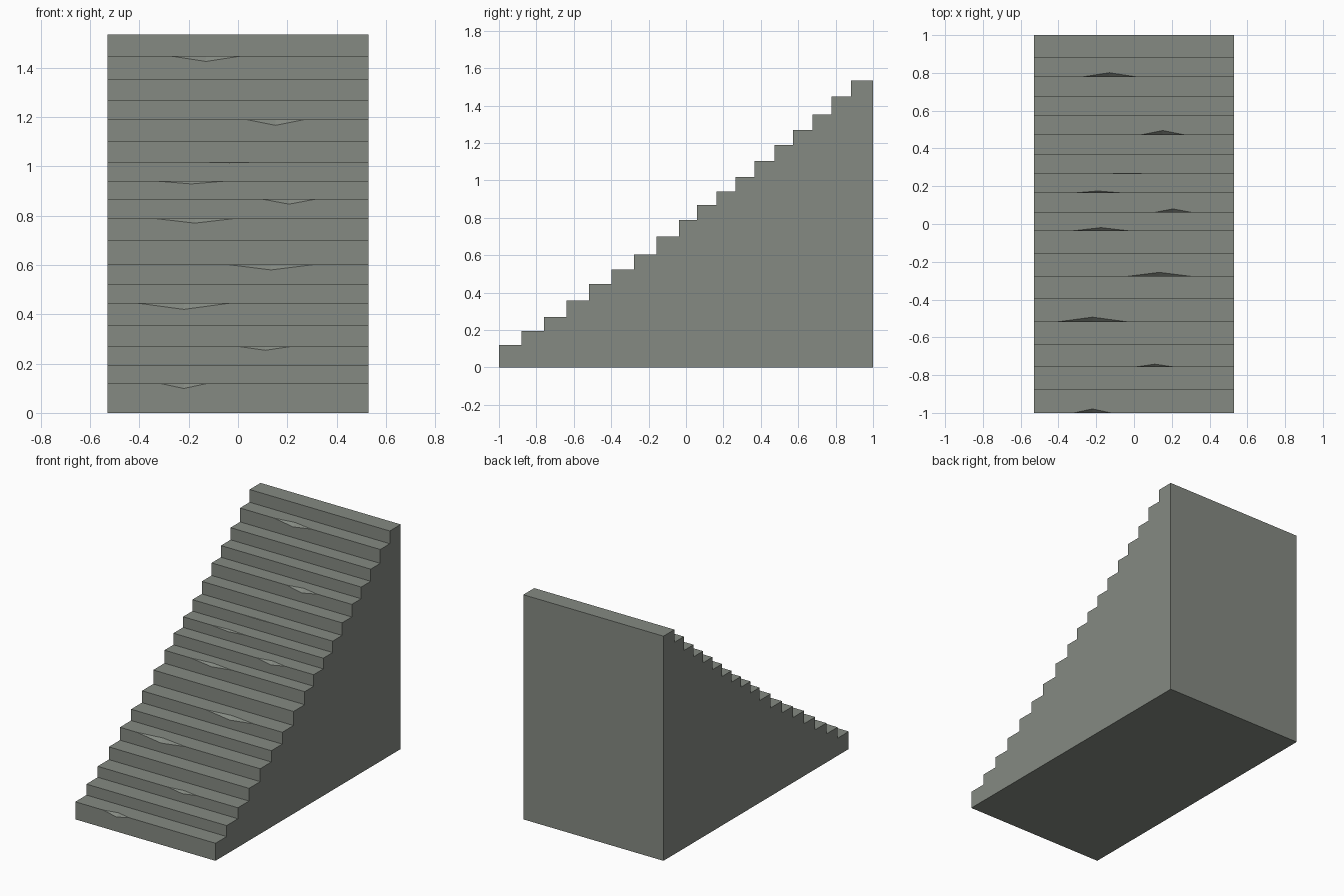
import bpy, bmesh

if "Cube" in bpy.data.objects:
    bpy.data.objects.remove(bpy.data.objects["Cube"])

HALF_W = 0.53
# front edge (y) and height (z) of every step
FRONTS = [-1, -.88, -.758, -.638, -.518, -.397, -.279, -.158, -.037,
          .06, .164, .265, .367, .472, .573, .676, .779, .882]
TOPS = [.12, .195, .27, .357, .445, .522, .603, .699, .788,
        .867, .94, 1.018, 1.104, 1.19, 1.27, 1.353, 1.448, 1.535]
# worn chips in the nosings: step -> (centre x, half width, depth)
CHIPS = {0: (-.22, .098, .021), 2: (.11, .11, .016), 4: (-.22, .185, .025),
         6: (.134, .184, .023), 8: (-.175, .155, .018), 9: (.207, .106, .02),
         10: (-.19, .13, .011), 11: (-.035, .115, .003),
         13: (.152, .116, .023), 16: (-.13, .142, .022)}

stone = bpy.data.materials.new("grey stone")
stone.diffuse_color = (0.235, 0.255, 0.225, 1)
stone.use_nodes = True
stone.node_tree.nodes["Principled BSDF"].inputs["Base Color"].default_value = stone.diffuse_color

bm = bmesh.new()


def face(points):
    bm.faces.new([bm.verts.new(p) for p in points])


# risers and treads, with a bevelled chip where the edge is worn
profile = [(1, 0), (-1, 0)]
z0 = 0
for i, (y, z) in enumerate(zip(FRONTS, TOPS)):
    y1 = FRONTS[i + 1] if i + 1 < len(FRONTS) else 1
    riser_notch, tread_notch = [], []
    if i in CHIPS:
        cx, w, d = CHIPS[i]
        left, right = (cx - w, y, z), (cx + w, y, z)
        low, back = (cx, y, z - d), (cx, y + d, z)
        riser_notch = [right, low, left]
        tread_notch = [left, back, right]
        face([left, low, back])
        face([low, right, back])
    face([(-HALF_W, y, z0), (HALF_W, y, z0), (HALF_W, y, z)]
         + riser_notch + [(-HALF_W, y, z)])
    face([(-HALF_W, y, z)] + tread_notch
         + [(HALF_W, y, z), (HALF_W, y1, z), (-HALF_W, y1, z)])
    profile += [(y, z), (y1, z)]
    z0 = z

# side walls, back and underside
for x in (-HALF_W, HALF_W):
    face([(x, y, z) for y, z in profile])
face([(-HALF_W, 1, 0), (HALF_W, 1, 0), (HALF_W, 1, z0), (-HALF_W, 1, z0)])
face([(-HALF_W, -1, 0), (HALF_W, -1, 0), (HALF_W, 1, 0), (-HALF_W, 1, 0)])

bmesh.ops.remove_doubles(bm, verts=bm.verts, dist=1e-4)
bmesh.ops.recalc_face_normals(bm, faces=bm.faces)
mesh = bpy.data.meshes.new("staircase")
bm.to_mesh(mesh)
bm.free()
mesh.materials.append(stone)
stairs = bpy.data.objects.new("staircase", mesh)
bpy.context.collection.objects.link(stairs)
